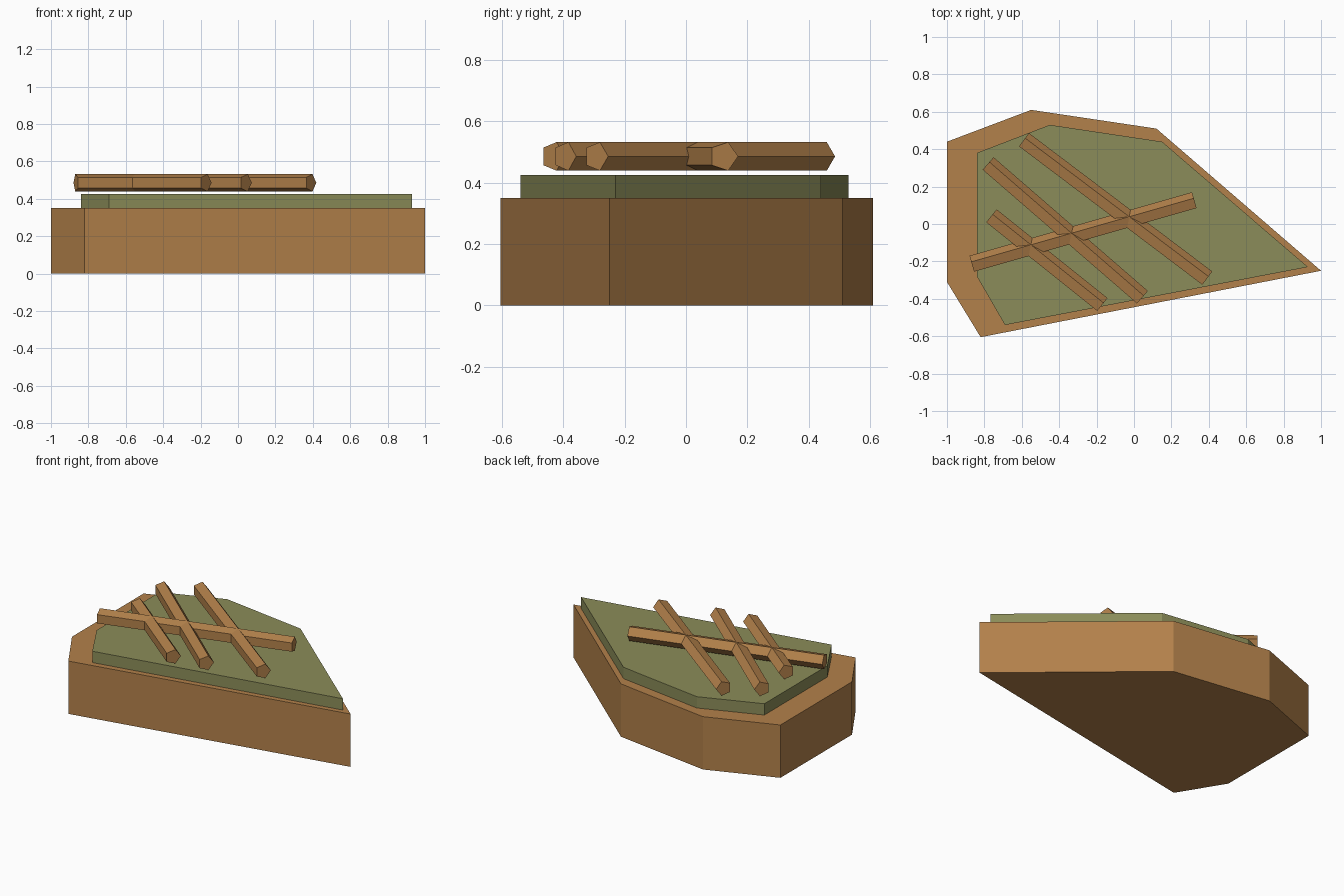
import bpy
import bmesh
from math import cos, sin, tau
from mathutils import Vector

if "Cube" in bpy.data.objects:
    bpy.data.objects.remove(bpy.data.objects["Cube"], do_unlink=True)


def material(name, rgb):
    mat = bpy.data.materials.new(name)
    mat.use_nodes = True
    mat.diffuse_color = (*rgb, 1)
    mat.node_tree.nodes["Principled BSDF"].inputs["Base Color"].default_value = (*rgb, 1)
    return mat


def prism(name, ring, sweep, mat):
    """Sweep a flat ring of points along a vector into a closed solid."""
    bm = bmesh.new()
    face = bm.faces.new([bm.verts.new(p) for p in ring])
    result = bmesh.ops.extrude_face_region(bm, geom=[face], use_keep_orig=True)
    moved = [g for g in result["geom"] if isinstance(g, bmesh.types.BMVert)]
    bmesh.ops.translate(bm, verts=moved, vec=sweep)
    bmesh.ops.recalc_face_normals(bm, faces=bm.faces)
    mesh = bpy.data.meshes.new(name)
    bm.to_mesh(mesh)
    bm.free()
    mesh.materials.append(mat)
    obj = bpy.data.objects.new(name, mesh)
    bpy.context.collection.objects.link(obj)
    return obj


def slab(name, outline, bottom, top, mat):
    return prism(name, [(x, y, bottom) for x, y in outline], Vector((0, 0, top - bottom)), mat)


def log(name, start, end, mat, radius=0.049, height=0.486):
    """Five-sided log lying flat, with one edge pointing sideways."""
    a, b = Vector((*start, height)), Vector((*end, height))
    up = Vector((0, 0, 1))
    side = up.cross(b - a).normalized()
    ring = [a + radius * (cos(tau * i / 5) * side + sin(tau * i / 5) * up) for i in range(5)]
    return prism(name, ring, b - a, mat)


brown = material("earth_brown", (0.45, 0.22, 0.07))
green = material("moss_green", (0.26, 0.265, 0.1))

# Earth block and the grass layer on top of it
slab("earth_base", [(-1, 0.44), (-0.55, 0.61), (0.12, 0.51), (1, -0.25),
                    (-0.82, -0.605), (-1, -0.31)], 0, 0.35, brown)
slab("grass_layer", [(-0.84, 0.38), (-0.45, 0.53), (0.15, 0.44), (0.93, -0.23),
                     (-0.69, -0.54), (-0.84, -0.28)], 0.35, 0.425, green)

# Three parallel logs with one log across them
log("long_log", (-0.591, 0.447), (0.389, -0.293), brown)
log("middle_log", (-0.783, 0.32), (0.042, -0.395), brown)
log("short_log", (-0.765, 0.04), (-0.172, -0.434), brown)
log("cross_log", (-0.866, -0.217), (0.324, 0.123), brown)
